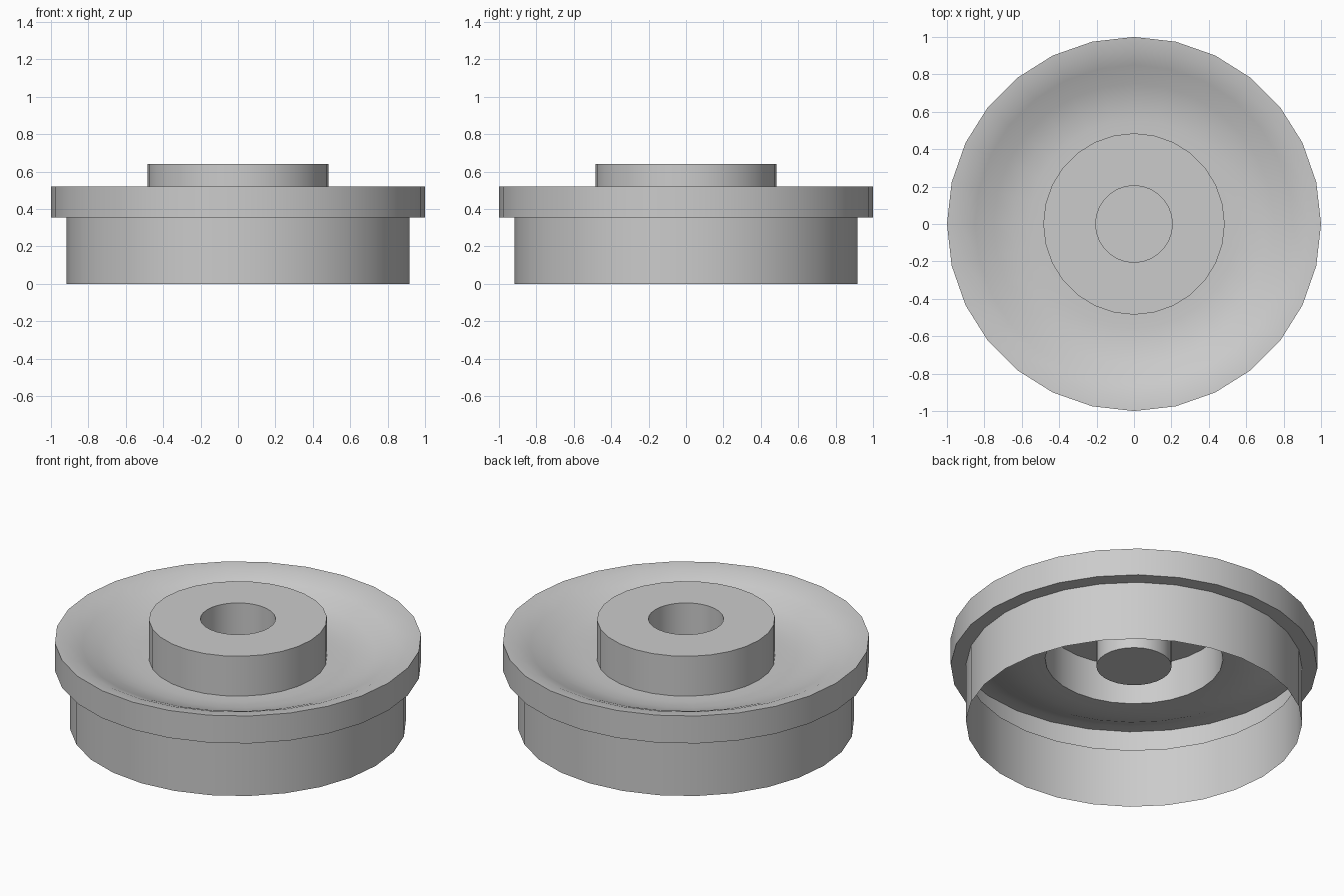
import bpy, bmesh, math

if "Cube" in bpy.data.objects:
    bpy.data.objects.remove(bpy.data.objects["Cube"])

SIDES = 28
GREY = (0.6, 0.6, 0.6, 1)

metal = bpy.data.materials.new("plain grey")
metal.use_nodes = True
metal.diffuse_color = GREY
shader = next(n for n in metal.node_tree.nodes if n.type == "BSDF_PRINCIPLED")
shader.inputs["Base Color"].default_value = GREY


def lathe(name, profile, cap_end=False):
    """Turn (radius, height) points about the z axis into a thin shell."""
    bm = bmesh.new()
    rings = []
    for r, z in profile:
        angles = [2 * math.pi * i / SIDES for i in range(SIDES)]
        rings.append([bm.verts.new((r * math.cos(a), r * math.sin(a), z))
                      for a in angles])
    for low, high in zip(rings, rings[1:]):
        for i in range(SIDES):
            j = (i + 1) % SIDES
            bm.faces.new((low[i], low[j], high[j], high[i]))
    if cap_end:
        bm.faces.new(rings[-1])
    mesh = bpy.data.meshes.new(name)
    bm.to_mesh(mesh)
    bm.free()
    mesh.materials.append(metal)
    obj = bpy.data.objects.new(name, mesh)
    bpy.context.collection.objects.link(obj)
    bpy.ops.object.select_all(action="DESELECT")
    obj.select_set(True)
    bpy.context.view_layer.objects.active = obj
    bpy.ops.object.shade_smooth_by_angle(angle=math.radians(35))
    return obj


# Open-bottomed skirt
lathe("skirt", [(0.917, 0), (0.917, 0.355)])

# Overhanging rim: underside ledge and outer band
lathe("rim", [(0.917, 0.355), (1, 0.355), (1, 0.52)])

# Dished top, easing from the rim down to the hub
lathe("dished_top", [(1, 0.52), (0.93, 0.513), (0.85, 0.48), (0.75, 0.435),
                     (0.65, 0.408), (0.56, 0.4), (0.485, 0.4)])

# Raised hub, hollow underneath, with its flat top ring
lathe("hub", [(0.485, 0.4), (0.485, 0.64), (0.205, 0.64)])

# Blind bore with a closed floor
lathe("bore", [(0.205, 0.64), (0.205, 0.355)], cap_end=True)
